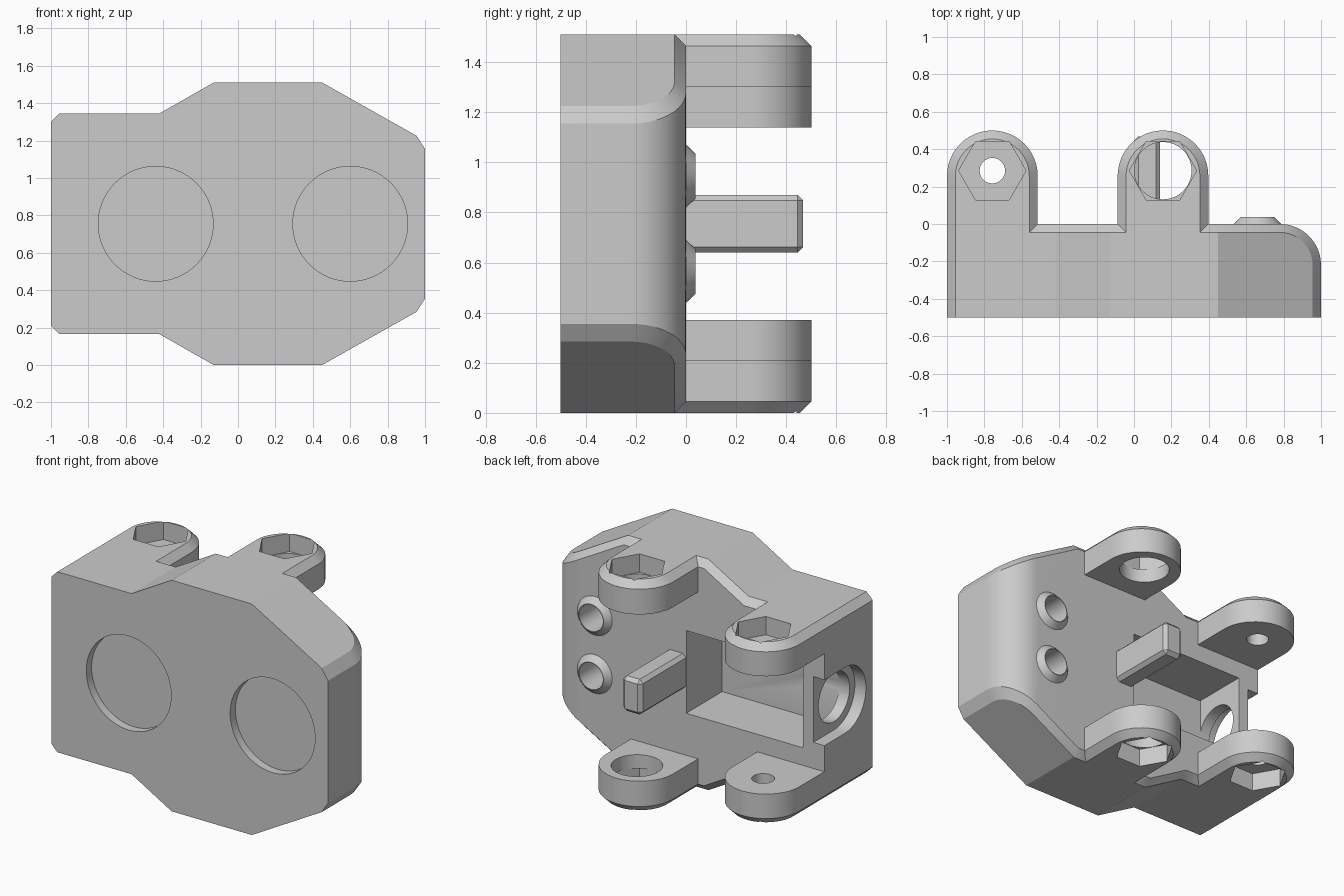
import bpy, bmesh, math
from mathutils import Matrix, Vector

if "Cube" in bpy.data.objects:
    bpy.data.objects.remove(bpy.data.objects["Cube"])

MID = 0.755          # mirror height of the whole part
CH = 0.045           # chamfer width
LUG_R, LUG_Y = 0.2425, 0.2575
LUGS = (-0.7575, 0.155)

grey = bpy.data.materials.new("light_grey")
grey.diffuse_color = (0.6, 0.6, 0.6, 1)
grey.use_nodes = True
grey.node_tree.nodes["Principled BSDF"].inputs["Base Color"].default_value = grey.diffuse_color


def to_object(name, bm):
    bmesh.ops.recalc_face_normals(bm, faces=bm.faces[:])
    mesh = bpy.data.meshes.new(name)
    bm.to_mesh(mesh)
    bm.free()
    mesh.materials.append(grey)
    ob = bpy.data.objects.new(name, mesh)
    bpy.context.collection.objects.link(ob)
    return ob


def box(name, x0, x1, y0, y1, z0, z1, bevel=0):
    bm = bmesh.new()
    m = Matrix.Translation(((x0 + x1) / 2, (y0 + y1) / 2, (z0 + z1) / 2))
    bmesh.ops.create_cube(bm, size=1, matrix=m @ Matrix.Diagonal((x1 - x0, y1 - y0, z1 - z0, 1)))
    if bevel:
        bm.normal_update()
        bmesh.ops.bevel(bm, geom=bm.edges[:], offset=bevel, segments=1, affect='EDGES')
    return to_object(name, bm)


def rod(name, start, end, r1, r2=None, sides=64, spin=0):
    # cylinder, cone or hex prism between two points
    a, b = Vector(start), Vector(end)
    d = b - a
    rot = d.to_track_quat('Z', 'Y').to_matrix().to_4x4()
    bm = bmesh.new()
    bmesh.ops.create_cone(bm, cap_ends=True, segments=sides, radius1=r1,
                          radius2=r1 if r2 is None else r2, depth=d.length,
                          matrix=Matrix.Translation((a + b) / 2) @ rot @ Matrix.Rotation(spin, 4, 'Z'))
    return to_object(name, bm)


def combine(target, tool, operation='DIFFERENCE'):
    tool.hide_render = True
    mod = target.modifiers.new("bool", 'BOOLEAN')
    mod.operation, mod.solver, mod.object = operation, 'EXACT', tool
    bpy.context.view_layer.objects.active = target
    bpy.ops.object.modifier_apply(modifier=mod.name)
    bpy.data.objects.remove(tool, do_unlink=True)


def arc(cx, cy, r, a0, a1, n):
    return [(cx + r * math.cos(math.radians(a0 + (a1 - a0) * i / n)),
             cy + r * math.sin(math.radians(a0 + (a1 - a0) * i / n))) for i in range(n + 1)]


STEPS = [(-1, 0.59), (-0.42, 0.59), (-0.13, 0.755), (0.45, 0.755), (1, 0.445)]


def half_height(x):
    for (xa, ha), (xb, hb) in zip(STEPS, STEPS[1:]):
        if x <= xb + 1e-5:
            return ha + (hb - ha) * (x - xa) / (xb - xa)
    return STEPS[-1][1]


# body: plan outline with lugs, chamfered, then shaped to the stepped height
plan = [(-1, -0.5), (1, -0.5)] + arc(0.78, -0.22, 0.22, 0, 90, 12)
for cx in reversed(LUGS):
    plan.append((cx + LUG_R, 0))
    plan += arc(cx, LUG_Y, LUG_R, 0, 180, 24)
    if cx > 0:
        plan.append((cx - LUG_R, 0))
bm = bmesh.new()
low = [bm.verts.new((x, y, -MID)) for x, y in plan]
top = [bm.verts.new((x, y, MID)) for x, y in plan]
bm.faces.new(low[::-1])
bm.faces.new(top)
for i in range(len(plan)):
    j = (i + 1) % len(plan)
    bm.faces.new((low[i], low[j], top[j], top[i]))
bm.normal_update()
rim = [e for e in bm.edges
       if abs(e.verts[0].co.z - e.verts[1].co.z) < 1e-6
       and not all(v.co.y < -0.499 for v in e.verts)]
bmesh.ops.bevel(bm, geom=rim, offset=CH, segments=1, affect='EDGES', clamp_overlap=False)
for x, _ in STEPS[1:-1]:
    bmesh.ops.bisect_plane(bm, geom=bm.verts[:] + bm.edges[:] + bm.faces[:],
                           plane_co=(x, 0, 0), plane_no=(1, 0, 0))
for v in bm.verts:
    drop = MID - half_height(v.co.x)
    v.co.z += MID + (-drop if v.co.z > 0 else drop)
body = to_object("bracket_body", bm)

# open space between the upper and lower lugs
for x0, x1, h in ((-1.2, -0.3, 0.385), (-0.3, 0.6, 0.545)):
    combine(body, box("lug_gap", x0, x1, 0, 0.8, MID - h, MID + h))

# conical bosses with blind holes on the back
for z in (0.565, 0.945):
    combine(body, rod("boss", (0.66, -0.02, z), (0.66, 0.038, z), 0.145, 0.09), 'UNION')
    combine(body, rod("boss_hole", (0.66, -0.3, z), (0.66, 0.1, z), 0.086, sides=48))

# hex pockets and through holes in the lugs
for cx, hole in zip(LUGS, (0.068, 0.153)):
    outer = half_height(cx)
    combine(body, rod("bolt_hole", (cx, 0.285, -0.1), (cx, 0.285, 1.7), hole))
    for s in (-1, 1):
        combine(body, rod("hex_pocket", (cx, 0.285, MID + s * (outer - 0.12)),
                          (cx, 0.285, MID + s * (outer + 0.1)), 0.18, sides=6, spin=math.pi / 6))

# square pocket in the back
combine(body, box("back_pocket", -0.845, -0.002, -0.37, 0.2, 0.485, 1.025))

# counterbored side hole, its slot open to the back
combine(body, rod("side_hole", (-1.1, -0.215, MID), (-0.7, -0.215, MID), 0.16))
combine(body, rod("side_counterbore", (-1.1, -0.215, MID), (-0.92, -0.215, MID), 0.215))
combine(body, box("side_slot", -1.1, -0.92, -0.215, 0.1, MID - 0.215, MID + 0.215))

# two shallow round recesses in the front
for x in (-0.44, 0.6):
    combine(body, rod("front_recess", (x, -0.6, MID), (x, -0.445, MID), 0.307))

# chamfered peg on the back
peg = box("peg", 0.0, 0.14, -0.05, 0.468, 0.64, 0.87, bevel=0.023)

for ob in (body, peg):
    bpy.ops.object.select_all(action='DESELECT')
    ob.select_set(True)
    bpy.context.view_layer.objects.active = ob
    bpy.ops.object.shade_smooth_by_angle(angle=math.radians(25))
